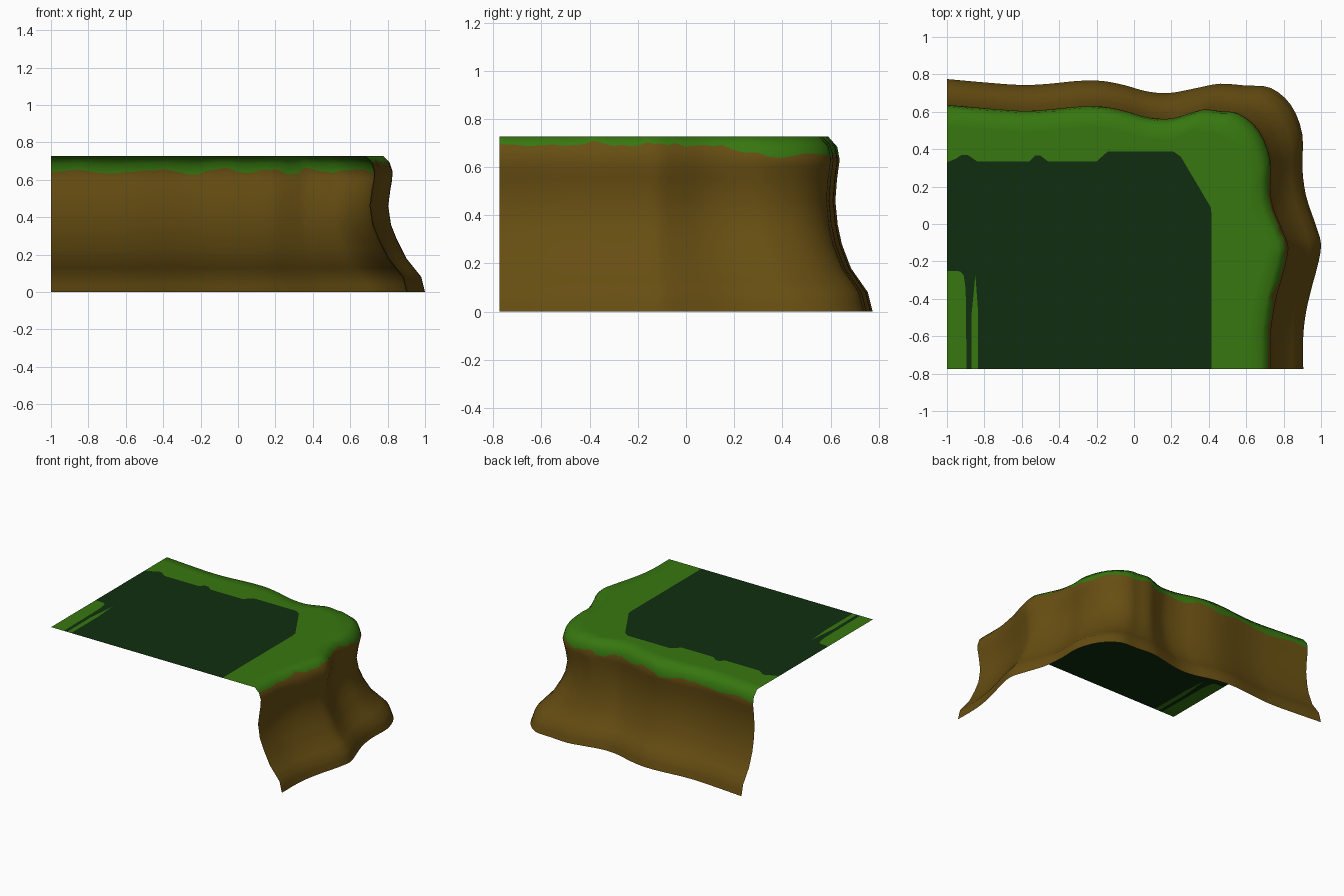
import bpy, bmesh, math, random
from mathutils import Vector

if "Cube" in bpy.data.objects:
    bpy.data.objects.remove(bpy.data.objects["Cube"])

random.seed(4)
TOP = 0.727

def material(name, rgb):
    m = bpy.data.materials.new(name)
    m.diffuse_color = (*rgb, 1)
    m.use_nodes = True
    m.node_tree.nodes["Principled BSDF"].inputs["Base Color"].default_value = m.diffuse_color
    return m

mats = [material("brown earth", (0.135, 0.076, 0.006)),
        material("light grass", (0.038, 0.185, 0.005)),
        material("dark grass", (0.005, 0.027, 0.005))]

# Foot of the cliff seen from above, back left to front right
foot = [(-1, .775), (-.8, .757), (-.6, .743), (-.45, .75), (-.3, .765), (-.17, .765),
        (-.05, .742), (.05, .713), (.14, .70), (.22, .704), (.35, .73), (.46, .75),
        (.6, .74), (.73, .728), (.84, .635), (.9, .48), (.9, .3), (.92, .15), (.97, 0),
        (1.0, -.11), (.98, -.23), (.95, -.34), (.92, -.47), (.905, -.6), (.905, -.775)]

# Wall profile: height, inset of the right wall, inset of the back wall
profile = [(0, 0, 0), (.08, .02, .02), (.18, .1, .09), (.28, .15, .128), (.36, .182, .145),
           (.46, .197, .155), (.55, .185, .148), (.63, .17, .137), (.69, .185, .148),
           (TOP, .223, .185)]

def inset(z):
    for (z0, x0, y0), (z1, x1, y1) in zip(profile, profile[1:]):
        if z <= z1:
            t = (z - z0) / (z1 - z0)
            return x0 + (x1 - x0) * t, y0 + (y1 - y0) * t
    return profile[-1][1:]

def ramp(v, a, b):
    return max(0.0, min(1.0, (v - a) / (b - a)))

def smooth_path(pts, n):
    """Curve through the given points, n steps per span."""
    p = [Vector(q) for q in pts]
    p = [p[0] * 2 - p[1]] + p + [p[-1] * 2 - p[-2]]
    out = []
    for i in range(1, len(p) - 2):
        a, b, c, d = p[i - 1:i + 3]
        for k in range(n):
            t = k / n
            out.append(.5 * (2 * b + (c - a) * t + (2 * a - 5 * b + 4 * c - d) * t * t
                             + (3 * b - a - 3 * c + d) * t ** 3))
    return out + [p[-2]]

bm = bmesh.new()
columns = []
path = smooth_path(foot, 3)

# Wall columns, with a ragged grass line
for i, p in enumerate(path):
    wx, wy = ramp(p.x, .2, .72), ramp(p.y, -.2, .5)
    side = ramp(p.y, .6, .1)
    line = .645 + .05 * side + .012 * math.sin(i * .8) * (1 - .4 * side) + random.uniform(-.01, .01)
    line = min(line, .714)
    zs = [0, .04, .08, .13, .18, .23, .28, .36, .46, .55, .6, (.6 + line) / 2,
          line, (line + TOP) / 2, TOP]
    col = []
    for z in zs:
        ix, iy = inset(z)
        col.append(bm.verts.new((p.x - ix * wx, p.y - iy * wy, z)))
    # flat strip behind the rim
    ix, iy = inset(TOP)
    col.append(bm.verts.new((p.x - (ix + .07) * wx, p.y - (iy + .07) * wy, TOP)))
    columns.append(col)

LINE_ROW = 12
for a, b in zip(columns, columns[1:]):
    for r in range(len(a) - 1):
        f = bm.faces.new((a[r], a[r + 1], b[r + 1], b[r]))
        f.material_index = 0 if r < LINE_ROW else 1

# Flat top: dark grass patch, surrounding light band and two light patches
Y0 = -.775
border = [(-1, .33), (-.95, .35), (-.92, .37), (-.89, .37), (-.84, .335), (-.56, .335),
          (-.53, .365), (-.5, .365), (-.46, .335), (-.2, .335), (-.14, .388), (.21, .388),
          (.25, .36), (.41, .09), (.415, .05), (.415, Y0)]
sliver = [(-.835, Y0), (-.835, -.45), (-.848, -.27), (-.87, -.5), (-.868, Y0)]
corner = [(-.895, Y0), (-.9, -.35), (-.91, -.275), (-.93, -.253), (-1, -.25)]

def flat(pts):
    return [bm.verts.new((x, y, TOP)) for x, y in pts]

vb, vs, vc = flat(border), flat(sliver), flat(corner)
v0 = flat([(-1, Y0)])
rim = [c[-1] for c in columns]
tops = []
for verts, mi in ((rim + vb[::-1], 1), (vb + vs + vc, 2), (vs, 1), (vc + v0, 1)):
    f = bm.faces.new(verts)
    f.material_index = mi
    f.normal_update()
    if f.normal.z < 0:
        f.normal_flip()
    tops.append(f)
bmesh.ops.triangulate(bm, faces=tops)

for f in bm.faces:
    f.smooth = True

mesh = bpy.data.meshes.new("cliff_corner")
bm.to_mesh(mesh)
bm.free()
for m in mats:
    mesh.materials.append(m)
bpy.context.collection.objects.link(bpy.data.objects.new("cliff_corner", mesh))
